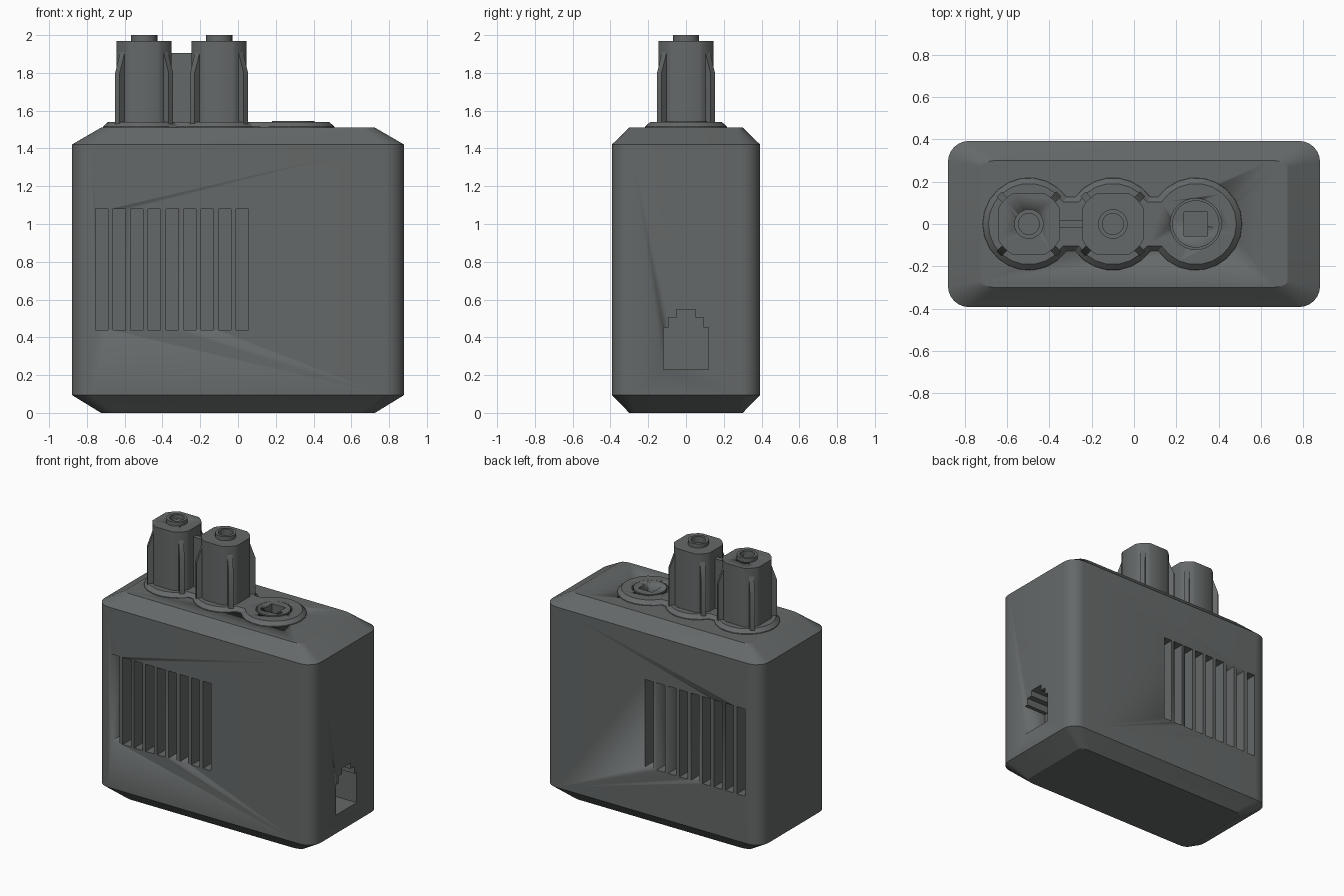
import bpy, bmesh
from math import pi, sin, cos, asin, acos
from mathutils import Matrix

cube = bpy.data.objects.get("Cube")
if cube:
    bpy.data.objects.remove(cube, do_unlink=True)

GREY = (0.13, 0.14, 0.14, 1)
grey = bpy.data.materials.new("dark grey plastic")
grey.use_nodes = True
grey.diffuse_color = GREY
grey.node_tree.nodes["Principled BSDF"].inputs["Base Color"].default_value = GREY


def finish(name, bm, angle=30):
    bmesh.ops.recalc_face_normals(bm, faces=bm.faces)
    mesh = bpy.data.meshes.new(name)
    bm.to_mesh(mesh)
    bm.free()
    mesh.materials.append(grey)
    ob = bpy.data.objects.new(name, mesh)
    bpy.context.collection.objects.link(ob)
    activate(ob)
    bpy.ops.object.shade_smooth_by_angle(angle=angle * pi / 180)
    return ob


def activate(ob):
    bpy.ops.object.select_all(action='DESELECT')
    ob.select_set(True)
    bpy.context.view_layer.objects.active = ob


def loft(bm, loops, closed=False):
    """Skin a list of equal-length point loops, capped or joined end to start."""
    rings = [[bm.verts.new(p) for p in loop] for loop in loops]
    n = len(rings[0])
    pairs = list(zip(rings, rings[1:])) + ([(rings[-1], rings[0])] if closed else [])
    for low, high in pairs:
        for i in range(n):
            j = (i + 1) % n
            bm.faces.new((low[i], low[j], high[j], high[i]))
    if not closed:
        bm.faces.new(rings[0])
        bm.faces.new(rings[-1])


def at_z(points, z):
    return [(x, y, z) for x, y in points]


def arc(cx, cy, r, a, b, n):
    return [(cx + r * cos(a + (b - a) * i / n), cy + r * sin(a + (b - a) * i / n))
            for i in range(n + 1)]


def circle(cx, r, n=24):
    return arc(cx, 0, r, 0, 2 * pi, n)[:-1]


def rounded(w, d, rx, ry):
    pts = []
    for k, (sx, sy) in enumerate([(1, 1), (-1, 1), (-1, -1), (1, -1)]):
        for x, y in arc(0, 0, 1, k * pi / 2, (k + 1) * pi / 2, 6):
            pts.append((sx * (w - rx) + x * rx, sy * (d - ry) + y * ry))
    return pts


def box(bm, x0, x1, y0, y1, z0, z1):
    rect = [(x0, y0), (x1, y0), (x1, y1), (x0, y1)]
    loft(bm, [at_z(rect, z0), at_z(rect, z1)])


def cut(ob, bm):
    cutter = finish("cutter", bm)
    cutter.hide_render = True
    mod = ob.modifiers.new("cut", 'BOOLEAN')
    mod.operation = 'DIFFERENCE'
    mod.solver = 'EXACT'
    mod.object = cutter
    activate(ob)
    bpy.ops.object.modifier_apply(modifier=mod.name)
    bpy.data.objects.remove(cutter, do_unlink=True)


# Chamfered housing
wide = rounded(0.88, 0.393, 0.1, 0.1)
narrow = rounded(0.725, 0.3, 0.075, 0.03)
bm = bmesh.new()
loft(bm, [at_z(narrow, 0), at_z(wide, 0.095), at_z(wide, 1.42), at_z(narrow, 1.51)])
body = finish("housing", bm, 25)

# Vent slots in front and back, and the stepped cable jack
bm = bmesh.new()
for i in range(9):
    x = -0.755 + i * 0.0932
    for y in (-0.4, 0.4):
        box(bm, x, x + 0.066, y - 0.15, y + 0.15, 0.44, 1.08)
half = [(0.12, 0.23), (0.12, 0.453), (0.093, 0.453), (0.093, 0.505), (0.05, 0.505), (0.05, 0.548)]
jack = half + [(-y, z) for y, z in reversed(half)]
loft(bm, [[(x, y, z) for y, z in jack] for x in (0.7, 0.95)])
cut(body, bm)

# Raised plate of three joined rounds with sloping edge
POSTS = (-0.497, -0.1)
SOCKET = 0.292


def plate_outline(r, neck):
    a = asin(neck / r)
    return (arc(SOCKET, 0, r, a - pi, pi - a, 18) + arc(POSTS[1], 0, r, a, pi - a, 7)
            + arc(POSTS[0], 0, r, a, 2 * pi - a, 18)
            + arc(POSTS[1], 0, r, pi + a, 2 * pi - a, 7))


bm = bmesh.new()
loft(bm, [at_z(plate_outline(0.221, 0.13), 1.5), at_z(plate_outline(0.218, 0.128), 1.515),
          at_z(plate_outline(0.192, 0.104), 1.54)])
plate = finish("terminal_plate", bm, 20)

# Open round well in the plate and housing for the socket
for ob in (plate, body):
    bm = bmesh.new()
    loft(bm, [at_z(circle(SOCKET, 0.121, 32), z) for z in (1.44, 1.6)])
    cut(ob, bm)

# Socket disc with square hole, leaving a thin groove around it
bm = bmesh.new()
loft(bm, [at_z(circle(SOCKET, 0.112, 32), z) for z in (1.43, 1.544)])
disc = finish("socket_disc", bm)
bm = bmesh.new()
box(bm, SOCKET - 0.056, SOCKET + 0.056, -0.056, 0.056, 1.46, 1.6)
cut(disc, bm)

# Terminal posts: rounds flattened on four sides, with diagonal fins and hollow tips
R, FLAT = 0.163, 0.146
trim = acos(FLAT / R)
for side, cx in zip(("right", "left"), POSTS):
    section = []
    for k in range(4):
        section += arc(cx, 0, R, k * pi / 2 + trim, (k + 1) * pi / 2 - trim, 6)
    bm = bmesh.new()
    loft(bm, [at_z(section, 1.53), at_z(section, 1.97)])
    post = finish(side + "_post", bm)
    bm = bmesh.new()
    loft(bm, [at_z(circle(cx, 0.05), z) for z in (1.93, 2.1)])
    cut(post, bm)

    bm = bmesh.new()
    loft(bm, [at_z(circle(cx, r), z) for r, z in
              ((0.07, 1.96), (0.07, 2.0), (0.05, 2.0), (0.05, 1.96))], closed=True)
    finish(side + "_post_tip", bm)

    bm = bmesh.new()
    fin = [(0.12, 1.53), (0.2, 1.53), (0.2, 1.8), (0.162, 1.91), (0.12, 1.91)]
    for k in range(4):
        turn = Matrix.Translation((cx, 0, 0)) @ Matrix.Rotation(pi / 4 + k * pi / 2, 4, 'Z')
        start = len(bm.verts)
        loft(bm, [[(r, y, z) for r, z in fin] for y in (-0.017, 0.017)])
        bm.verts.ensure_lookup_table()
        bmesh.ops.transform(bm, matrix=turn, verts=bm.verts[start:])
    finish(side + "_post_fins", bm)

# Thin web joining the posts
bm = bmesh.new()
box(bm, POSTS[0] + 0.14, POSTS[1] - 0.14, -0.017, 0.017, 1.53, 1.905)
finish("post_web", bm)
